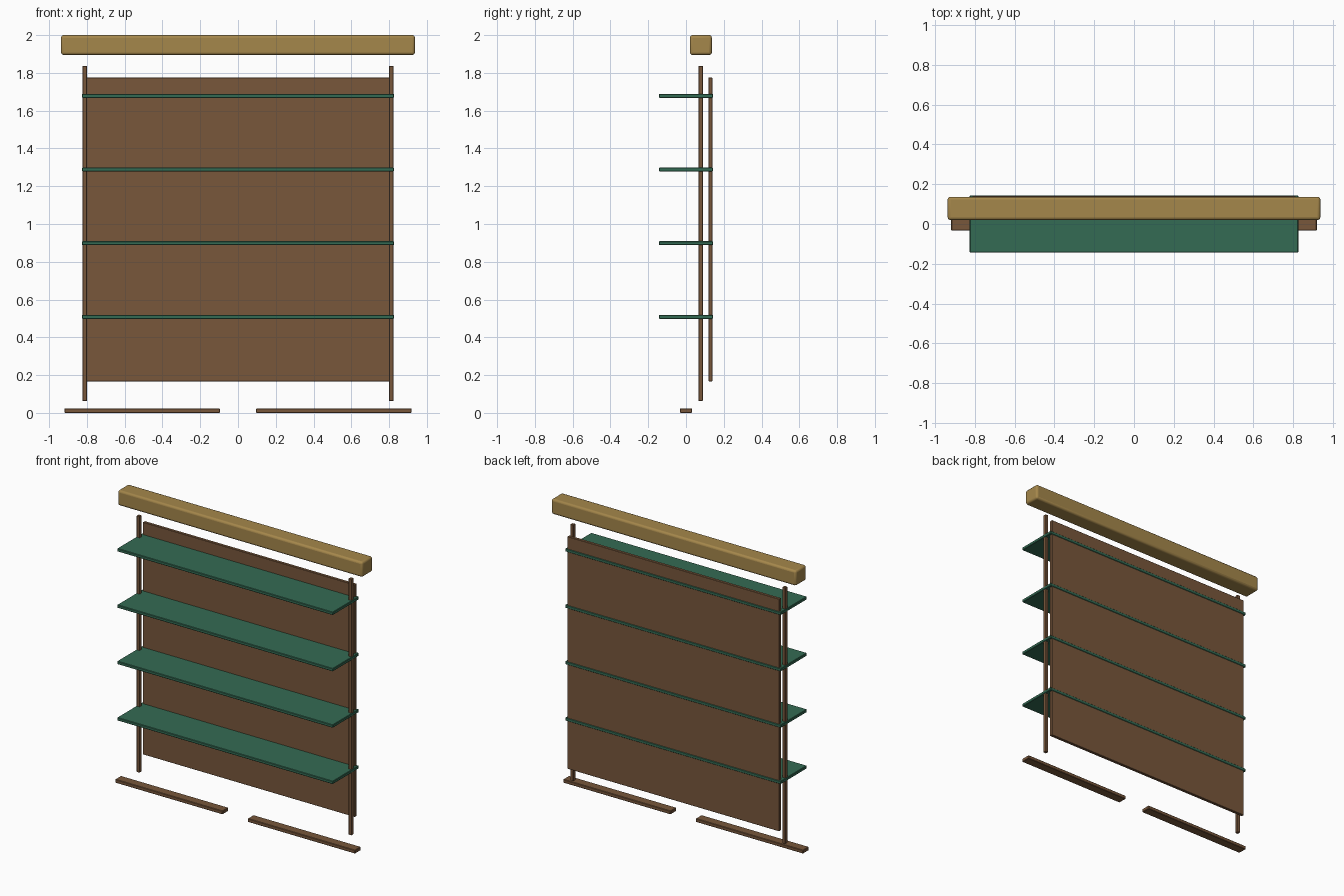
import bpy

if "Cube" in bpy.data.objects:
    bpy.data.objects.remove(bpy.data.objects["Cube"])


def material(name, rgb):
    m = bpy.data.materials.new(name)
    m.diffuse_color = (*rgb, 1)
    m.use_nodes = True
    m.node_tree.nodes["Principled BSDF"].inputs["Base Color"].default_value = m.diffuse_color
    return m


BROWN = material("walnut brown", (0.188, 0.095, 0.044))
GOLD = material("golden oak", (0.376, 0.242, 0.070))
GREEN = material("shelf green", (0.034, 0.147, 0.087))


def box(name, lo, hi, mat, bevel=0.0, segments=1):
    """Box between two opposite corners, with optionally bevelled edges."""
    centre = [(a + b) / 2 for a, b in zip(lo, hi)]
    bpy.ops.mesh.primitive_cube_add(size=1, location=centre)
    ob = bpy.context.object
    ob.name = name
    ob.scale = [b - a for a, b in zip(lo, hi)]
    bpy.ops.object.transform_apply(location=False, rotation=False, scale=True)
    ob.data.materials.append(mat)
    if bevel:
        mod = ob.modifiers.new("soft edges", 'BEVEL')
        mod.width = bevel
        mod.segments = segments
    return ob


# Top beam with rounded edges
box("top_beam", (-0.937, 0.020, 1.895), (0.937, 0.137, 2.0), GOLD, 0.014, 3)
bpy.ops.object.shade_smooth_by_angle()

# Back panel
box("back_panel", (-0.811, 0.119, 0.167), (0.811, 0.140, 1.775), BROWN, 0.002)

# Four evenly spaced shelves
for i in range(4):
    z = 0.498 + 0.39 * i
    box(f"shelf_{i + 1}", (-0.826, -0.143, z), (0.826, 0.143, z + 0.021), GREEN, 0.003)

# Upright posts and floor rails, one on each side
for side, s in (("left", -1), ("right", 1)):
    x0, x1 = sorted((s * 0.800, s * 0.823))
    box(f"{side}_post", (x0, 0.066, 0.063), (x1, 0.089, 1.837), BROWN, 0.002)
    x0, x1 = sorted((s * 0.096, s * 0.919))
    box(f"{side}_floor_rail", (x0, -0.032, 0.0), (x1, 0.032, 0.024), BROWN, 0.003)
